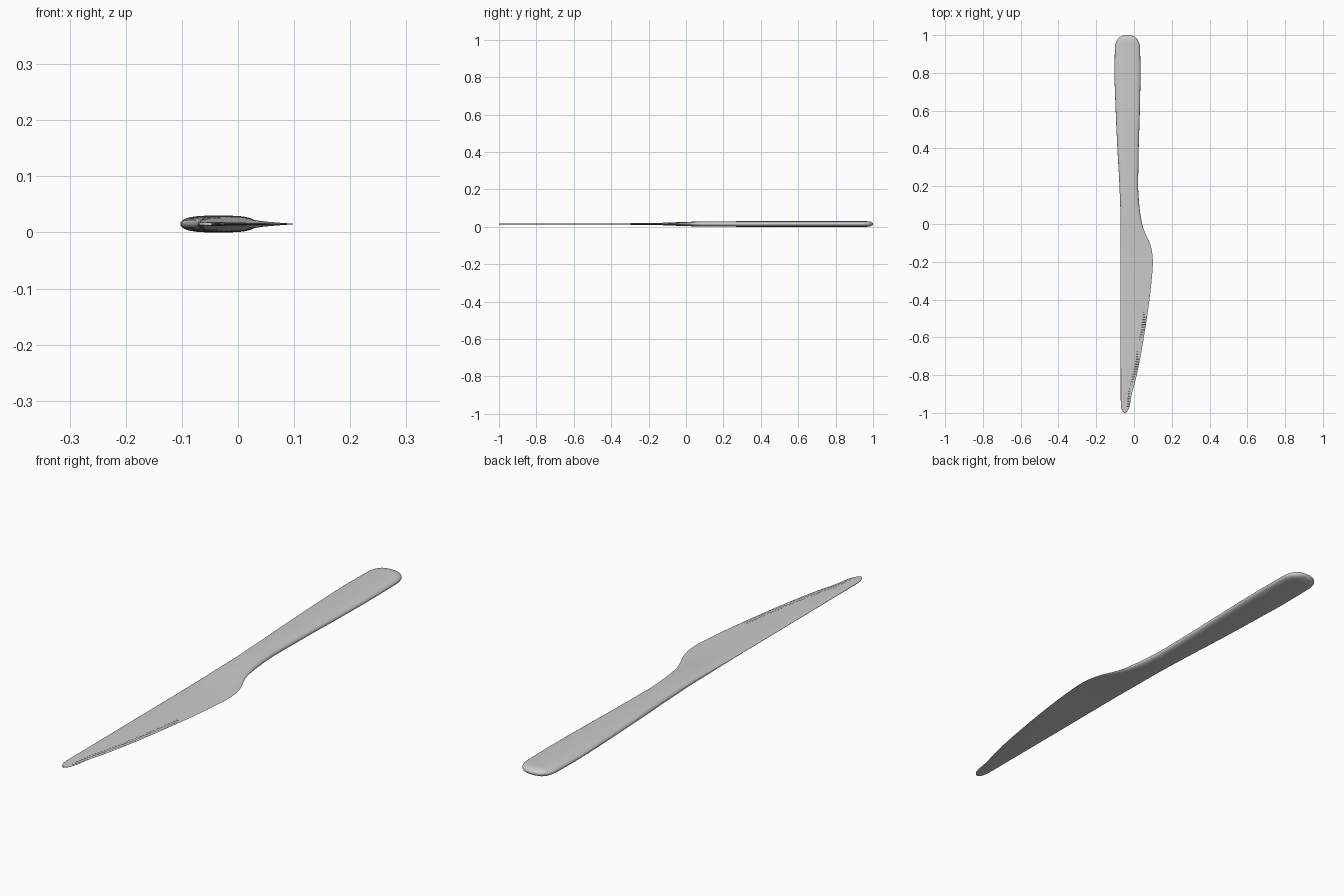
import bpy, bmesh, math

if "Cube" in bpy.data.objects:
    bpy.data.objects.remove(bpy.data.objects["Cube"])

# Outline key points (y, x) and half-thickness key points (y, t)
SPINE = [(-1, -.07), (-.5, -.071), (0, -.071), (.2, -.077), (.4, -.088), (.6, -.097), (.8, -.103), (1, -.100)]
EDGE = [(-1, -.027), (-.9, -.012), (-.85, .002), (-.75, .025), (-.6, .052), (-.45, .075), (-.3, .093),
        (-.2, .100), (-.15, .096), (-.1, .083), (-.05, .060), (0, .043), (.1, .028), (.2, .022),
        (.4, .025), (.6, .031), (.8, .034), (1, .031)]
THICK = [(-1, .003), (-.3, .004), (-.18, .005), (-.1, .0075), (0, .0115), (.1, .0137), (.4, .015), (1, .015)]
MID_Z = .015


def curve(pts, y):
    """Smooth cubic interpolation through key points."""
    n = len(pts)
    i = 0
    while i < n - 2 and y > pts[i + 1][0]:
        i += 1

    def slope(k):
        if k == 0 or k == n - 1:
            a, b = (0, 1) if k == 0 else (n - 2, n - 1)
            return (pts[b][1] - pts[a][1]) / (pts[b][0] - pts[a][0])
        d0 = (pts[k][1] - pts[k-1][1]) / (pts[k][0] - pts[k-1][0])
        d1 = (pts[k+1][1] - pts[k][1]) / (pts[k+1][0] - pts[k][0])
        return 0 if d0 * d1 <= 0 else 2 * d0 * d1 / (d0 + d1)

    (y0, v0), (y1, v1) = pts[i], pts[i + 1]
    h = y1 - y0
    t = (y - y0) / h
    return ((2*t**3 - 3*t**2 + 1) * v0 + (t**3 - 2*t**2 + t) * h * slope(i)
            + (3*t**2 - 2*t**3) * v1 + (t**3 - t**2) * h * slope(i + 1))


def cap(y, end, r, p):
    """Rounding factor close to an end of the knife."""
    d = max(0, 1 - abs(end - y) / r)
    return max(0, 1 - d ** p) ** (1 / p)


def section(y, sides=40):
    l, r = curve(SPINE, y), curve(EDGE, y)
    mid = (l + r) / 2
    hw = (r - l) / 2 * cap(y, 1, .075, 2.4) * cap(y, -1, .05, 2)
    th = curve(THICK, y) * cap(y, 1, .035, 2)
    w = min(1, max(0, (y + .17) / .27))
    w = w * w * (3 - 2 * w)
    pts = []
    for k in range(sides):
        a = 2 * math.pi * k / sides
        u = math.cos(a)
        grip = max(0, 1 - abs(u) ** 3.5) ** .5
        wedge = min(1, .2 + .55 * (1 - u)) * max(0, 1 - abs(u) ** 14) ** .5
        h = w * grip + (1 - w) * wedge
        pts.append((mid + hw * u, y, MID_Z + th * h * (1 if math.sin(a) >= 0 else -1)))
    return pts


def make_object(name, bm):
    bmesh.ops.recalc_face_normals(bm, faces=bm.faces)
    me = bpy.data.meshes.new(name)
    bm.to_mesh(me)
    bm.free()
    ob = bpy.data.objects.new(name, me)
    bpy.context.collection.objects.link(ob)
    return ob


# Knife body: one loft from blade tip to handle end
bm = bmesh.new()
N = 130
rings = [[bm.verts.new(p) for p in section(-math.cos(math.pi * i / N) * .99999)] for i in range(N + 1)]
for a, b in zip(rings, rings[1:]):
    for k in range(len(a)):
        j = (k + 1) % len(a)
        bm.faces.new((a[k], a[j], b[j], b[k]))
bm.faces.new(rings[0])
bm.faces.new(rings[-1])
knife = make_object("knife", bm)

# Serration cutters: narrow diamond bars over the upper side of the edge
bm = bmesh.new()
COUNT, R = 40, .005
for i in range(COUNT):
    y = -.455 - .51 * i / (COUNT - 1)
    x1 = curve(EDGE, y) + .01
    x0 = curve(EDGE, y) - .022 + .008 * max(0, (-.85 - y) / .12)
    ends = [[bm.verts.new((x, y + R * dy, MID_Z + .0004 + R * (1 + dz)))
             for dy, dz in ((1, 0), (0, 1), (-1, 0), (0, -1))] for x in (x0, x1)]
    for k in range(4):
        j = (k + 1) % 4
        bm.faces.new((ends[0][k], ends[0][j], ends[1][j], ends[1][k]))
    bm.faces.new(ends[0])
    bm.faces.new(ends[1])
cutter = make_object("serration_cutter", bm)
cutter.hide_render = True
cutter.hide_set(True)

mod = knife.modifiers.new("serration", 'BOOLEAN')
mod.operation = 'DIFFERENCE'
mod.solver = 'EXACT'
mod.object = cutter

# Smooth shading, keeping the serrations crisp
bpy.context.view_layer.objects.active = knife
knife.select_set(True)
bpy.ops.object.modifier_apply(modifier=mod.name)
bpy.data.objects.remove(cutter)
bpy.ops.object.shade_smooth_by_angle(angle=math.radians(40))
